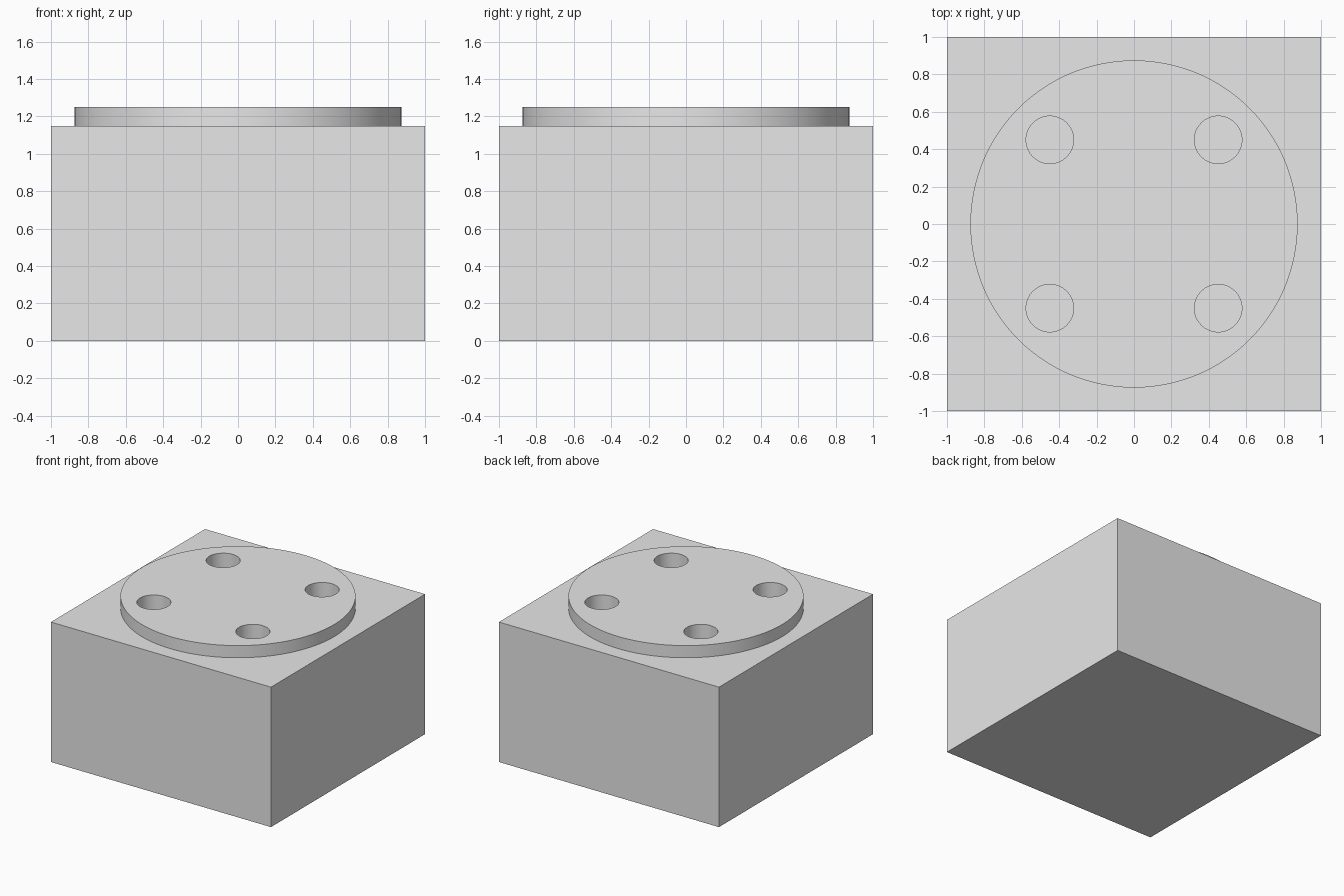
import bpy
import math

default = bpy.data.objects.get("Cube")
if default:
    bpy.data.objects.remove(default, do_unlink=True)

BLOCK_TOP, DISC_TOP, HOLE_FLOOR = 1.15, 1.25, 0.95

grey = bpy.data.materials.new("light grey")
grey.use_nodes = True
grey.diffuse_color = (0.8, 0.8, 0.8, 1)
grey.node_tree.nodes["Principled BSDF"].inputs["Base Color"].default_value = (0.8, 0.8, 0.8, 1)


def cylinder(name, radius, bottom, top, x=0, y=0, sides=128):
    bpy.ops.mesh.primitive_cylinder_add(vertices=sides, radius=radius, depth=top - bottom,
                                        location=(x, y, (bottom + top) / 2))
    obj = bpy.context.object
    obj.name = name
    obj.data.materials.append(grey)
    return obj


# Square block
bpy.ops.mesh.primitive_cube_add(size=1, location=(0, 0, BLOCK_TOP / 2))
block = bpy.context.object
block.name = "block"
block.scale = (2, 2, BLOCK_TOP)
bpy.ops.object.transform_apply(location=False, rotation=False, scale=True)
block.data.materials.append(grey)

# Raised round plate
disc = cylinder("raised_disc", 0.875, BLOCK_TOP, DISC_TOP)

# Four blind holes through the plate into the block
for x in (-0.45, 0.45):
    for y in (-0.45, 0.45):
        cutter = cylinder("hole_cutter", 0.127, HOLE_FLOOR, DISC_TOP + 0.1, x, y, 64)
        cutter.hide_render = True
        cutter.hide_set(True)
        for part in (block, disc):
            cut = part.modifiers.new("hole", "BOOLEAN")
            cut.operation = "DIFFERENCE"
            cut.solver = "EXACT"
            cut.object = cutter

# Bake the cuts, then smooth the round walls
for part in (block, disc):
    bpy.ops.object.select_all(action="DESELECT")
    part.select_set(True)
    bpy.context.view_layer.objects.active = part
    for name in [m.name for m in part.modifiers]:
        bpy.ops.object.modifier_apply(modifier=name)
    bpy.ops.object.shade_smooth_by_angle(angle=math.radians(30))

# The cutters are no longer needed
for obj in [o for o in bpy.data.objects if o.name.startswith("hole_cutter")]:
    bpy.data.objects.remove(obj, do_unlink=True)
